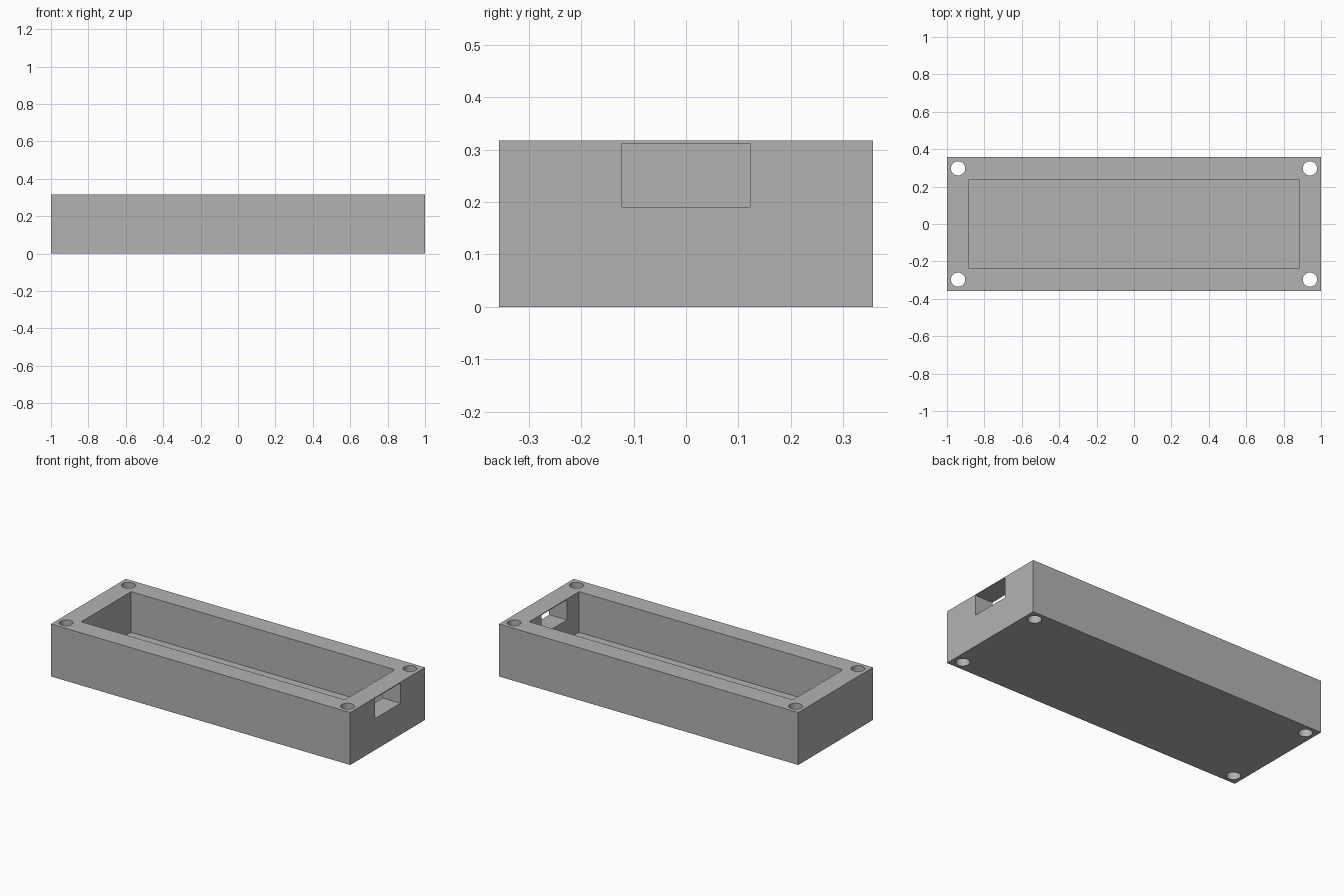
import bpy

if "Cube" in bpy.data.objects:
    bpy.data.objects.remove(bpy.data.objects["Cube"], do_unlink=True)

LENGTH, WIDTH, HEIGHT = 2.0, 0.714, 0.317
WALL, FLOOR = 0.119, 0.0714
HOLE_INSET, HOLE_RADIUS = 0.0595, 0.038
PORT_HALF_WIDTH, PORT_BOTTOM, PORT_TOP = 0.122, 0.19, 0.312

grey = bpy.data.materials.new("plain grey")
grey.use_nodes = True
colour = (0.45, 0.45, 0.45, 1.0)
grey.diffuse_color = colour
grey.node_tree.nodes["Principled BSDF"].inputs["Base Color"].default_value = colour


def box(name, low, high):
    """Add a box between two opposite corners."""
    bpy.ops.mesh.primitive_cube_add(
        size=1, location=[(a + b) / 2 for a, b in zip(low, high)])
    ob = bpy.context.object
    ob.name = name
    ob.scale = [b - a for a, b in zip(low, high)]
    bpy.ops.object.transform_apply(location=True, rotation=False, scale=True)
    ob.data.materials.append(grey)
    return ob


def cut(target, cutter):
    """Subtract the cutter from the target and remove the cutter."""
    cutter.hide_render = True
    mod = target.modifiers.new("cut", "BOOLEAN")
    mod.operation = "DIFFERENCE"
    mod.solver = "EXACT"
    mod.object = cutter
    bpy.ops.object.select_all(action="DESELECT")
    target.select_set(True)
    bpy.context.view_layer.objects.active = target
    bpy.ops.object.modifier_apply(modifier=mod.name)
    bpy.data.objects.remove(cutter, do_unlink=True)


# Solid outer block
x, y = LENGTH / 2, WIDTH / 2
case = box("enclosure_case", (-x, -y, 0), (x, y, HEIGHT))

# Open-topped inner pocket
cut(case, box("pocket_cutter", (WALL - x, WALL - y, FLOOR),
              (x - WALL, y - WALL, HEIGHT + 0.1)))

# Rectangular port through the left end wall, with a thin bridge over it
cut(case, box("port_cutter", (x - 1.5 * WALL, -PORT_HALF_WIDTH, PORT_BOTTOM),
              (x + 0.1, PORT_HALF_WIDTH, PORT_TOP)))

# Screw holes through the four corners
for sx in (-1, 1):
    for sy in (-1, 1):
        bpy.ops.mesh.primitive_cylinder_add(
            vertices=48, radius=HOLE_RADIUS, depth=HEIGHT * 2,
            location=(sx * (x - HOLE_INSET), sy * (y - HOLE_INSET), HEIGHT / 2))
        hole = bpy.context.object
        hole.name = "screw_hole_cutter"
        hole.data.materials.append(grey)
        cut(case, hole)

# Round hole walls, crisp case edges
bpy.ops.object.shade_smooth_by_angle()
